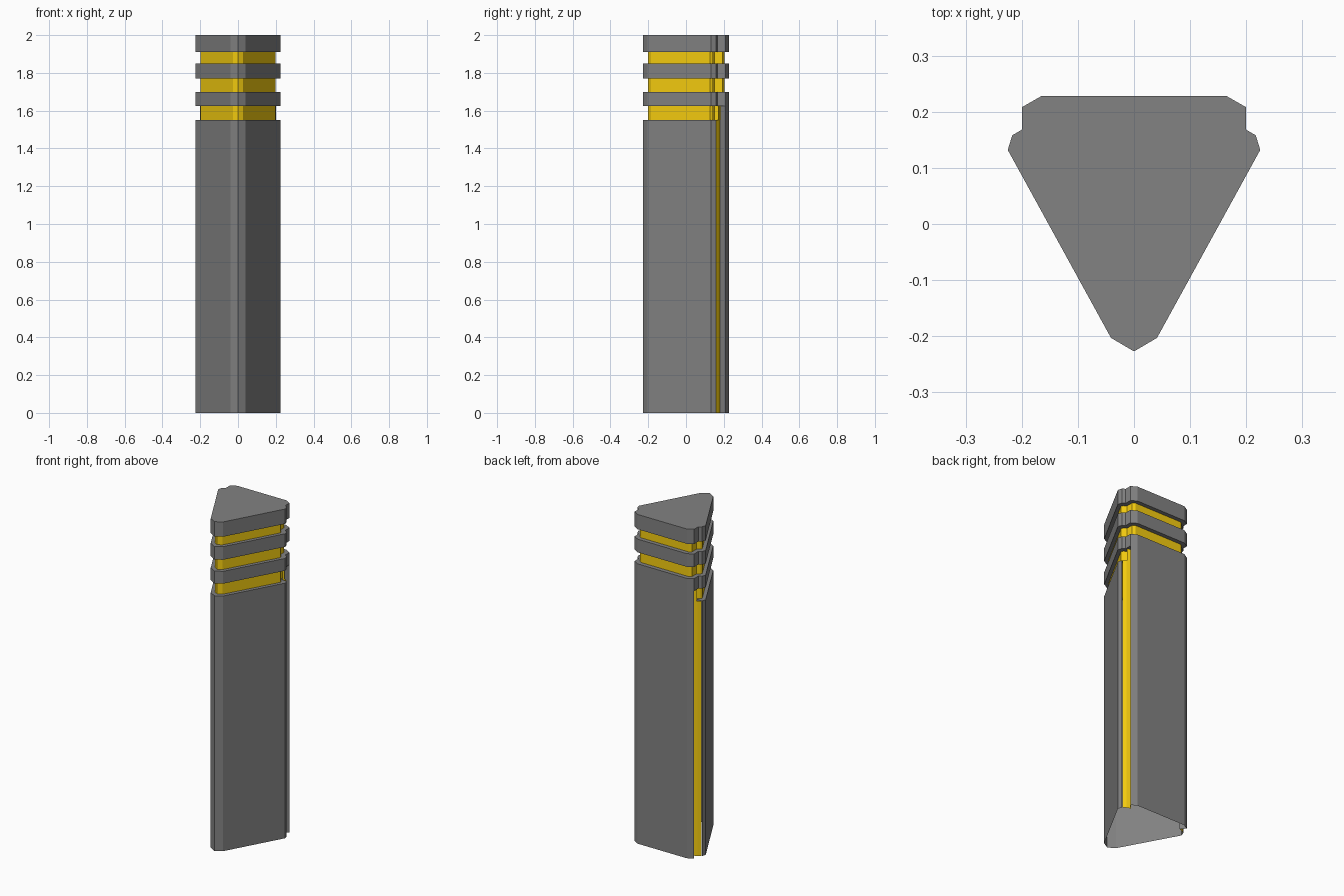
import bpy, bmesh

if "Cube" in bpy.data.objects:
    bpy.data.objects.remove(bpy.data.objects["Cube"])


def material(name, colour):
    mat = bpy.data.materials.new(name)
    mat.diffuse_color = colour
    mat.use_nodes = True
    mat.node_tree.nodes["Principled BSDF"].inputs["Base Color"].default_value = mat.diffuse_color
    return mat


yellow = material("yellow", (0.93, 0.62, 0.005, 1))
grey = material("dark_grey", (0.225, 0.225, 0.225, 1))


def mirrored(half):
    """Full counter-clockwise outline from a right half that starts on x = 0."""
    return [(-x, y) for x, y in reversed(half[1:])] + half


def prism(name, path, z0, z1, mat, closed=True, top=True, bottom=True):
    """Extrude a plan outline (or open path) between two heights."""
    bm = bmesh.new()
    lo = [bm.verts.new((x, y, z0)) for x, y in path]
    hi = [bm.verts.new((x, y, z1)) for x, y in path]
    n = len(path)
    for i in range(n if closed else n - 1):
        j = (i + 1) % n
        bm.faces.new((lo[i], lo[j], hi[j], hi[i]))
    if top:
        bm.faces.new(hi)
    if bottom:
        bm.faces.new(lo[::-1])
    mesh = bpy.data.meshes.new(name)
    bm.to_mesh(mesh)
    bm.free()
    mesh.materials.append(mat)
    obj = bpy.data.objects.new(name, mesh)
    bpy.context.collection.objects.link(obj)
    return obj


# Right-half plan outlines, front tip to back
ring_half = [(0, -0.227), (0.041, -0.203), (0.225, 0.132), (0.217, 0.158),
             (0.2, 0.168), (0.2, 0.208), (0.165, 0.228)]
core_half = [(0, -0.2), (0.026, -0.185), (0.198, 0.126), (0.193, 0.138),
             (0.175, 0.15), (0.175, 0.193), (0.158, 0.203)]

# Stacked grey rings around the head
for name, z0, z1 in (("top_cap", 1.91, 2.0), ("middle_ring", 1.77, 1.85),
                     ("lower_ring", 1.625, 1.70)):
    prism(name, mirrored(ring_half), z0, z1, grey)

# Yellow core showing between the rings
prism("light_core", mirrored(core_half), 1.55, 1.91, yellow)

# Wedge-shaped front shell, open underneath
prism("front_shell", mirrored(ring_half[:4]), 0, 1.55, grey,
      closed=False, bottom=False)

# Back cover, reaching up to the lower ring
right = [(0.173, 0.18), (0.2, 0.208), (0.165, 0.228)]
back = right + [(-x, y) for x, y in reversed(right)]
prism("back_cover", back, 0, 1.625, grey, closed=False, bottom=False)

# Yellow strips filling the side slots
strip = [(0.215, 0.158), (0.197, 0.171), (0.173, 0.18)]
for name, path, in (("right_strip", strip),
                    ("left_strip", [(-x, y) for x, y in reversed(strip)])):
    prism(name, path, 0, 1.55, yellow, closed=False, top=False, bottom=False)
    # Narrower upper end, level with the core
    upper = [(x * 0.985, y) for x, y in path[1:]] if path[0][0] > 0 else \
            [(x * 0.985, y) for x, y in path[:-1]]
    prism(name + "_end", upper, 1.55, 1.625, yellow, closed=False,
          top=False, bottom=False)
